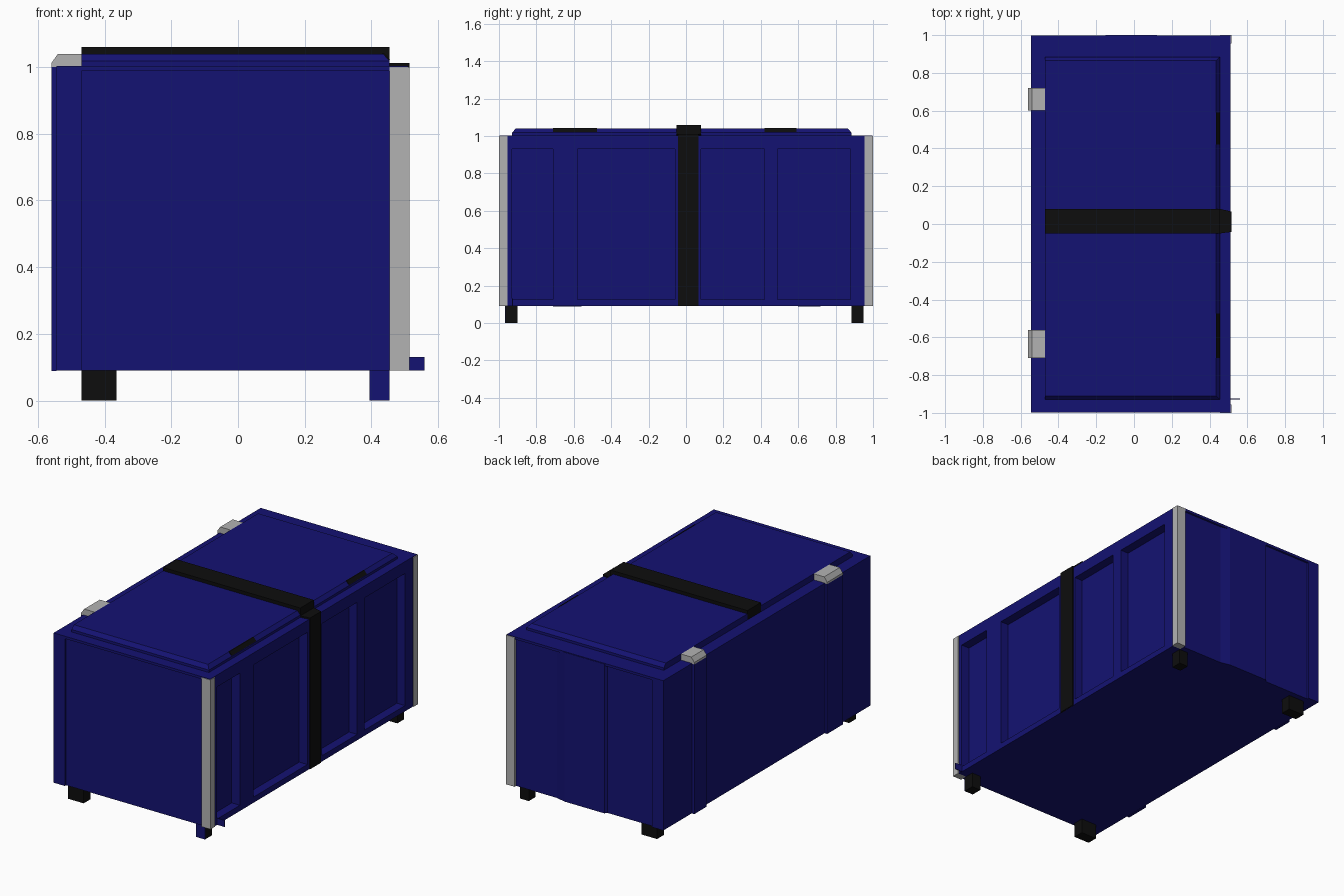
import bpy, bmesh

if "Cube" in bpy.data.objects:
    bpy.data.objects.remove(bpy.data.objects["Cube"])


def material(name, rgb):
    m = bpy.data.materials.new(name)
    m.diffuse_color = (*rgb, 1)
    m.use_nodes = True
    m.node_tree.nodes["Principled BSDF"].inputs["Base Color"].default_value = m.diffuse_color
    return m


BLUE = material("blue_paint", (0.007, 0.006, 0.17))
BLACK = material("black_rubber", (0.004, 0.004, 0.004))
GREY = material("grey_metal", (0.45, 0.45, 0.45))


def finish(name, bm, mat):
    bmesh.ops.recalc_face_normals(bm, faces=bm.faces)
    me = bpy.data.meshes.new(name)
    bm.to_mesh(me)
    bm.free()
    me.materials.append(mat)
    ob = bpy.data.objects.new(name, me)
    bpy.context.collection.objects.link(ob)
    return ob


def boxes(name, mat, *ranges):
    """One object made of boxes given as (x0, x1, y0, y1, z0, z1)."""
    bm = bmesh.new()
    for x0, x1, y0, y1, z0, z1 in ranges:
        for v in bmesh.ops.create_cube(bm, size=1)["verts"]:
            v.co.x = x1 if v.co.x > 0 else x0
            v.co.y = y1 if v.co.y > 0 else y0
            v.co.z = z1 if v.co.z > 0 else z0
    return finish(name, bm, mat)


def prism(name, mat, points, direction):
    """Extrude a flat 3D outline along a direction."""
    bm = bmesh.new()
    face = bm.faces.new([bm.verts.new(p) for p in points])
    res = bmesh.ops.extrude_face_region(bm, geom=[face], use_keep_orig=True)
    moved = [g for g in res["geom"] if isinstance(g, bmesh.types.BMVert)]
    bmesh.ops.translate(bm, verts=moved, vec=direction)
    return finish(name, bm, mat)


# Main container and its overhanging top plate
boxes("container_body", BLUE, (-0.545, 0.455, -0.985, 0.985, 0.09, 0.988))
boxes("top_plate", BLUE, (-0.545, 0.51, -0.997, 0.997, 0.988, 1.003))

# Raised frame that leaves four recessed panels on the door side
stiles = [(-0.955, -0.93), (-0.71, -0.58), (-0.06, 0.08), (0.42, 0.49), (0.88, 0.955)]
boxes("door_frame", BLUE,
      (0.455, 0.51, -0.955, 0.955, 0.93, 0.988),
      (0.455, 0.51, -0.955, 0.955, 0.09, 0.125),
      *[(0.455, 0.51, a, b, 0.125, 0.93) for a, b in stiles])

# Corner posts: grey on the door side, blue on the hinge side
for side, s in (("front", -1), ("rear", 1)):
    a, b = sorted((s * 0.955, s * 1.0))
    boxes(side + "_grey_corner_post", GREY, (0.455, 0.515, a, b, 0.09, 1.0))
    a, b = sorted((s * 0.985, s * 0.997))
    boxes(side + "_blue_corner_strip", BLUE, (-0.545, -0.47, a, b, 0.09, 0.988))

# Shallow pressed rib on the rear end
prism("rear_end_rib", BLUE,
      [(-0.16, 0.985, 0.09), (0.18, 0.985, 0.09), (0.12, 1.0, 0.09), (-0.15, 1.0, 0.09)],
      (0, 0, 0.91))

# Two lids with chamfered outer edges, and a black grip on each
for side, y0, y1, c0, c1, g0, g1 in (("front", -0.93, -0.05, 0.02, 0, -0.71, -0.475),
                                     ("rear", 0.08, 0.885, 0, 0.02, 0.42, 0.59)):
    bm = bmesh.new()
    rings = []
    for z, t in ((1.003, 0), (1.018, 0), (1.04, 1)):
        x1, a, b = 0.455 - 0.02 * t, y0 + c0 * t, y1 - c1 * t
        rings.append([bm.verts.new(p) for p in
                      ((-0.47, a, z), (x1, a, z), (x1, b, z), (-0.47, b, z))])
    for lo, hi in zip(rings, rings[1:]):
        for i in range(4):
            j = (i + 1) % 4
            bm.faces.new((lo[i], lo[j], hi[j], hi[i]))
    bm.faces.new(rings[0])
    bm.faces.new(rings[-1])
    finish(side + "_lid", bm, BLUE)
    prism(side + "_lid_grip", BLACK,
          [(0.433, g0, 1.022), (0.456, g0, 1.022), (0.438, g0, 1.042), (0.433, g0, 1.042)],
          (0, g1 - g0, 0))

# Black centre band across the top and down the door side
boxes("centre_band_top", BLACK, (-0.47, 0.455, -0.05, 0.08, 1.0, 1.06))
boxes("centre_band_front", BLACK, (0.505, 0.515, -0.042, 0.066, 0.09, 1.0))
prism("centre_band_corner", BLACK,
      [(0.455, -0.05, 1.0), (0.455, 0.08, 1.0), (0.515, 0.066, 1.0), (0.515, -0.042, 1.0)],
      (0, 0, 0.012))

# Hinge caps with the back ribs below them
for side, y0, y1 in (("front", -0.71, -0.56), ("rear", 0.6, 0.72)):
    prism(side + "_hinge_cap", GREY,
          [(-0.56, y0, 1.0), (-0.56, y0, 1.012), (-0.54, y0, 1.04),
           (-0.47, y0, 1.04), (-0.47, y0, 1.0)], (0, y1 - y0, 0))
    boxes(side + "_hinge_rib", BLUE, (-0.56, -0.545, y0, y1, 0.088, 1.0))

# Feet, with a blue plate on one of them
for side, y0, y1 in (("front", -0.965, -0.9), ("rear", 0.885, 0.95)):
    boxes(side + "_door_side_foot", BLACK, (0.395, 0.455, y0, y1, 0, 0.09))
    boxes(side + "_hinge_side_foot", BLACK, (-0.47, -0.365, y0, y1, 0, 0.09))
boxes("foot_plate", BLUE, (0.395, 0.455, -0.968, -0.965, 0, 0.09))

# Small latch tab at the lower corner
boxes("latch_tab", BLUE, (0.51, 0.56, -0.93, -0.925, 0.09, 0.13))
